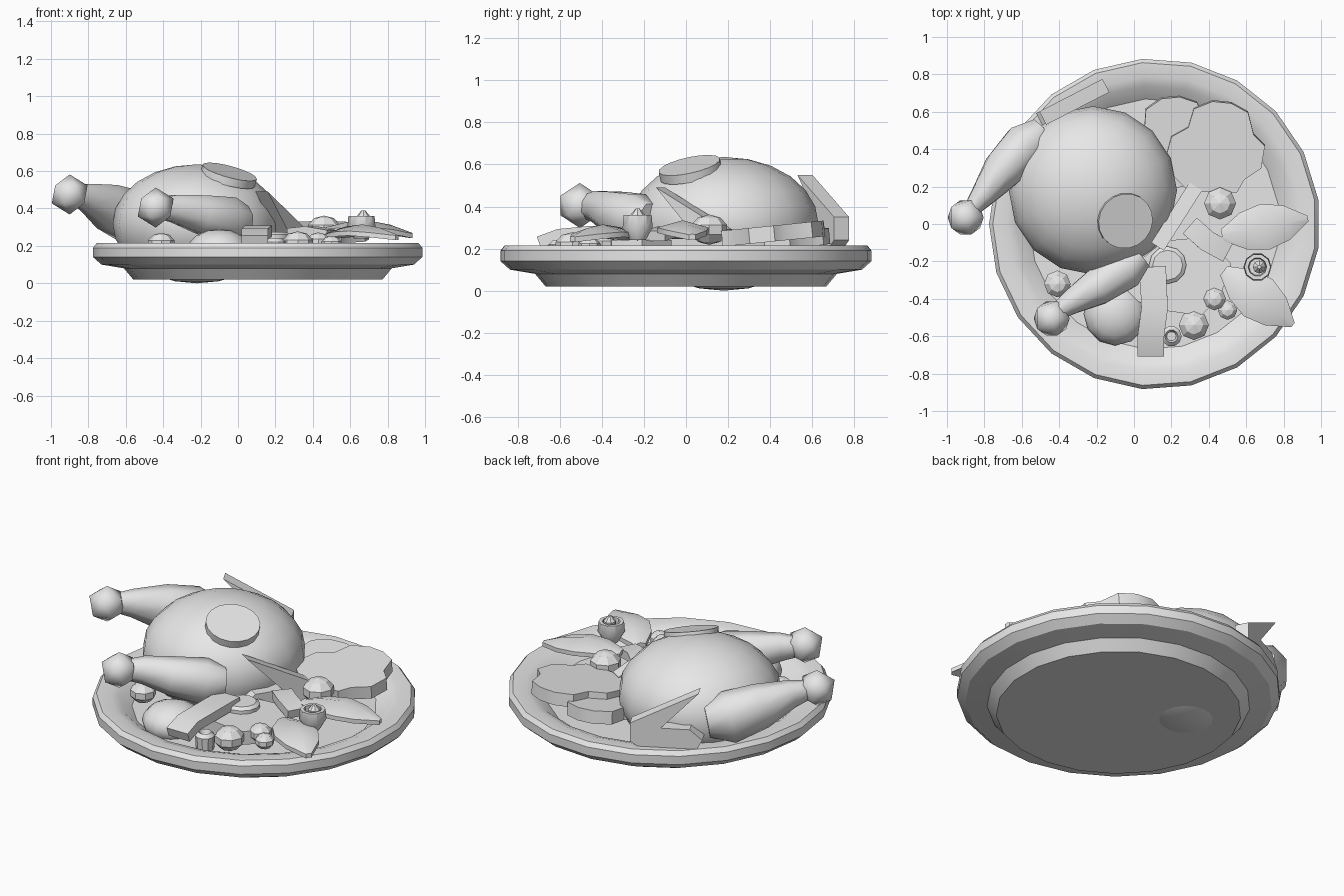
import bpy, bmesh, math
from mathutils import Vector, Matrix

if "Cube" in bpy.data.objects:
    bpy.data.objects.remove(bpy.data.objects["Cube"], do_unlink=True)

GREY = bpy.data.materials.new("light_grey")
GREY.use_nodes = True
GREY.diffuse_color = (0.8, 0.8, 0.8, 1)
GREY.node_tree.nodes["Principled BSDF"].inputs["Base Color"].default_value = (0.8, 0.8, 0.8, 1)
UP = Vector((0, 0, 1))


def finish(name, bm, angle=35):
    bmesh.ops.recalc_face_normals(bm, faces=bm.faces[:])
    mesh = bpy.data.meshes.new(name)
    bm.to_mesh(mesh)
    bm.free()
    mesh.materials.append(GREY)
    ob = bpy.data.objects.new(name, mesh)
    bpy.context.collection.objects.link(ob)
    bpy.ops.object.select_all(action='DESELECT')
    ob.select_set(True)
    bpy.context.view_layer.objects.active = ob
    bpy.ops.object.shade_smooth_by_angle(angle=math.radians(angle))
    return ob


def loft(name, rings, angle=35):
    """Skin closed rings of points and cap both ends."""
    bm = bmesh.new()
    loops = [[bm.verts.new(p) for p in ring] for ring in rings]
    n = len(loops[0])
    for a, b in zip(loops, loops[1:]):
        for i in range(n):
            j = (i + 1) % n
            bm.faces.new((a[i], a[j], b[j], b[i]))
    bm.faces.new(loops[0])
    bm.faces.new(loops[-1])
    return finish(name, bm, angle)


def lathe(name, profile, sides, centre, angle=35):
    c = Vector(centre)
    turn = [math.pi + math.tau * i / sides for i in range(sides)]
    return loft(name, [[c + Vector((r * math.cos(t), r * math.sin(t), z)) for t in turn]
                       for r, z in profile], angle)


def sweep(name, path, sizes, sides, angle=50):
    """Sweep an oval, or a box when sides is 4, along a path."""
    pts = [Vector(p) for p in path]
    rings = []
    for i, p in enumerate(pts):
        d = (pts[min(i + 1, len(pts) - 1)] - pts[max(i - 1, 0)]).normalized()
        side = d.cross(UP).normalized()
        up = side.cross(d)
        w, h = sizes[i]
        off = math.pi / sides
        rings.append([p + side * w * math.cos(off + math.tau * k / sides)
                      + up * h * math.sin(off + math.tau * k / sides) for k in range(sides)])
    return loft(name, rings, angle)


def prism(name, outline, thick, origin, x_axis, y_axis):
    x, y = Vector(x_axis).normalized(), Vector(y_axis).normalized()
    n = x.cross(y) * thick / 2
    flat = [Vector(origin) + x * a + y * b for a, b in outline]
    return loft(name, [[p - n for p in flat], [p + n for p in flat]])


def ball(name, centre, radii, segments=14, rows=10, angle=60):
    bm = bmesh.new()
    bmesh.ops.create_uvsphere(bm, u_segments=segments, v_segments=rows, radius=1,
                              matrix=Matrix.Translation(centre) @ Matrix.Diagonal((*radii, 1)))
    return finish(name, bm, angle)


def knob(name, centre, radius):
    bm = bmesh.new()
    bmesh.ops.create_icosphere(bm, subdivisions=1, radius=radius,
                               matrix=Matrix.Translation(centre))
    return finish(name, bm, 60)


# Serving plate with raised rim and stepped foot
lathe("plate", [(0.67, 0.02), (0.72, 0.08), (0.84, 0.10), (0.885, 0.14), (0.885, 0.19),
                (0.865, 0.215), (0.79, 0.213), (0.74, 0.195), (0.67, 0.14)],
      21, (0.11, 0, 0), 20)

# Roast body and the round slice on its top
ball("roast_body", (-0.22, 0.18, 0.318), (0.45, 0.45, 0.318), 16, 12)
tilt = Vector((0.27, -0.22, 1)).normalized()
across = Vector((1, 0, -0.27)).normalized()
prism("top_slice", [(0.15 * math.cos(math.tau * i / 18), 0.15 * math.sin(math.tau * i / 18))
                    for i in range(18)], 0.045, (-0.05, 0.02, 0.575), across, tilt.cross(across))

# Drumsticks with knuckle ends
sweep("back_drumstick",
      [(-0.86, 0.09, 0.47), (-0.81, 0.15, 0.46), (-0.7, 0.29, 0.41), (-0.58, 0.42, 0.36), (-0.49, 0.5, 0.34)],
      [(0.05, 0.06), (0.07, 0.08), (0.115, 0.13), (0.13, 0.15), (0.08, 0.09)], 8)
knob("back_knuckle", (-0.9, 0.035, 0.475), 0.107)
sweep("front_drumstick",
      [(-0.41, -0.47, 0.4), (-0.34, -0.42, 0.4), (-0.2, -0.34, 0.37), (-0.05, -0.24, 0.34), (0.03, -0.17, 0.33)],
      [(0.05, 0.06), (0.07, 0.08), (0.105, 0.11), (0.12, 0.13), (0.08, 0.09)], 8)
knob("front_knuckle", (-0.44, -0.505, 0.405), 0.107)

# Folded wings, elbow first, swept back to a raised tip
WING = [(0.0, 0.35), (0.0, 0.24), (0.06, 0.2), (0.2, 0.18), (0.36, 0.2), (0.4, 0.27),
        (0.33, 0.33), (0.17, 0.33), (0.38, 0.55)]
prism("back_wing", WING, 0.08, (-0.15, 0.74, 0), (-0.33, -0.17, 0), UP)
prism("front_wing", WING, 0.08, (0.33, 0.2, -0.06), (-0.21, -0.33, 0), UP)

# Two bread slices leaning on the rim
CRUST = [(-0.13, -0.22), (0.13, -0.23), (0.17, -0.16), (0.26, -0.1), (0.28, 0.02), (0.22, 0.08),
         (0.19, 0.2), (0.1, 0.25), (0.0, 0.26), (-0.1, 0.22), (-0.13, 0.12), (-0.22, 0.07),
         (-0.25, -0.04), (-0.22, -0.13)]
prism("upper_bread", CRUST, 0.075, (0.42, 0.4, 0.27), (1, 0, 0), (0, 1, 0.1))
prism("lower_bread", [(a * 0.95, b) for a, b in CRUST], 0.075, (0.2, 0.42, 0.235),
      (0.97, 0.2, 0), (-0.2, 0.97, 0.1))

# Salad leaves, creased along the middle
def leaf(name, base, tip, width):
    a, b = Vector(base), Vector(tip)
    side = (b - a).cross(UP).normalized() * width
    bm = bmesh.new()
    rows = []
    for i, w in enumerate((0.25, 0.8, 1, 0.75, 0.12)):
        t = i / 4
        mid = a.lerp(b, t) + UP * 0.05 * math.sin(math.pi * t)
        drop = UP * 0.035 * w
        top = [mid - side * w - drop, mid, mid + side * w - drop]
        rows.append([bm.verts.new(p) for p in top]
                    + [bm.verts.new(p - UP * 0.025) for p in reversed(top)])
    for p, q in zip(rows, rows[1:]):
        for k in range(6):
            bm.faces.new((p[k], p[(k + 1) % 6], q[(k + 1) % 6], q[k]))
    bm.faces.new(rows[0])
    bm.faces.new(rows[-1])
    finish(name, bm)


leaf("back_leaf", (0.47, -0.06, 0.3), (0.93, 0.03, 0.27), 0.125)
leaf("front_leaf", (0.48, -0.25, 0.27), (0.85, -0.54, 0.26), 0.125)

# Rolled garnish: stacked cups with a small centre
lathe("garnish_roll", [(0.04, 0.24), (0.075, 0.3), (0.07, 0.36), (0.05, 0.36), (0.045, 0.32)],
      10, (0.66, -0.23, 0))
lathe("garnish_heart", [(0.03, 0.3), (0.035, 0.36), (0.01, 0.39)], 8, (0.67, -0.23, 0))

# Sliced vegetables lying on the plate
sweep("long_strip", [(0.09, -0.7, 0.23), (0.09, -0.6, 0.265), (0.11, -0.45, 0.28), (0.1, -0.23, 0.27)],
      [(0.1, 0.04)] * 4, 4)
sweep("short_strip", [(0.3, -0.01, 0.27), (0.39, -0.09, 0.28), (0.5, -0.15, 0.26)], [(0.08, 0.035)] * 3, 4)
prism("broad_slice", [(-0.3, -0.1), (-0.12, -0.17), (0.1, -0.2), (0.2, -0.1), (0.26, 0.08),
                      (0.12, 0.22), (-0.1, 0.2), (-0.25, 0.08)], 0.08, (0.26, -0.29, 0.2),
      (1, 0, 0), (0, 1, 0))
lathe("round_slice", [(0.1, 0.2), (0.1, 0.26), (0.08, 0.275)], 12, (0.18, -0.22, 0))
lathe("small_ring", [(0.05, 0.14), (0.055, 0.22), (0.035, 0.24), (0.025, 0.215)], 10, (0.2, -0.6, 0))
ball("potato", (-0.1, -0.48, 0.18), (0.17, 0.17, 0.11), 12, 8)

# Faceted chunks
for i, (x, y, z, r) in enumerate([(0.46, 0.11, 0.29, 0.09), (0.32, -0.54, 0.21, 0.085),
                                  (-0.41, -0.32, 0.21, 0.075), (0.43, -0.4, 0.22, 0.065),
                                  (0.5, -0.46, 0.21, 0.055)]):
    ball(f"chunk_{i + 1}", (x, y, z), (r, r, r * 0.8), 8, 5, 10)
